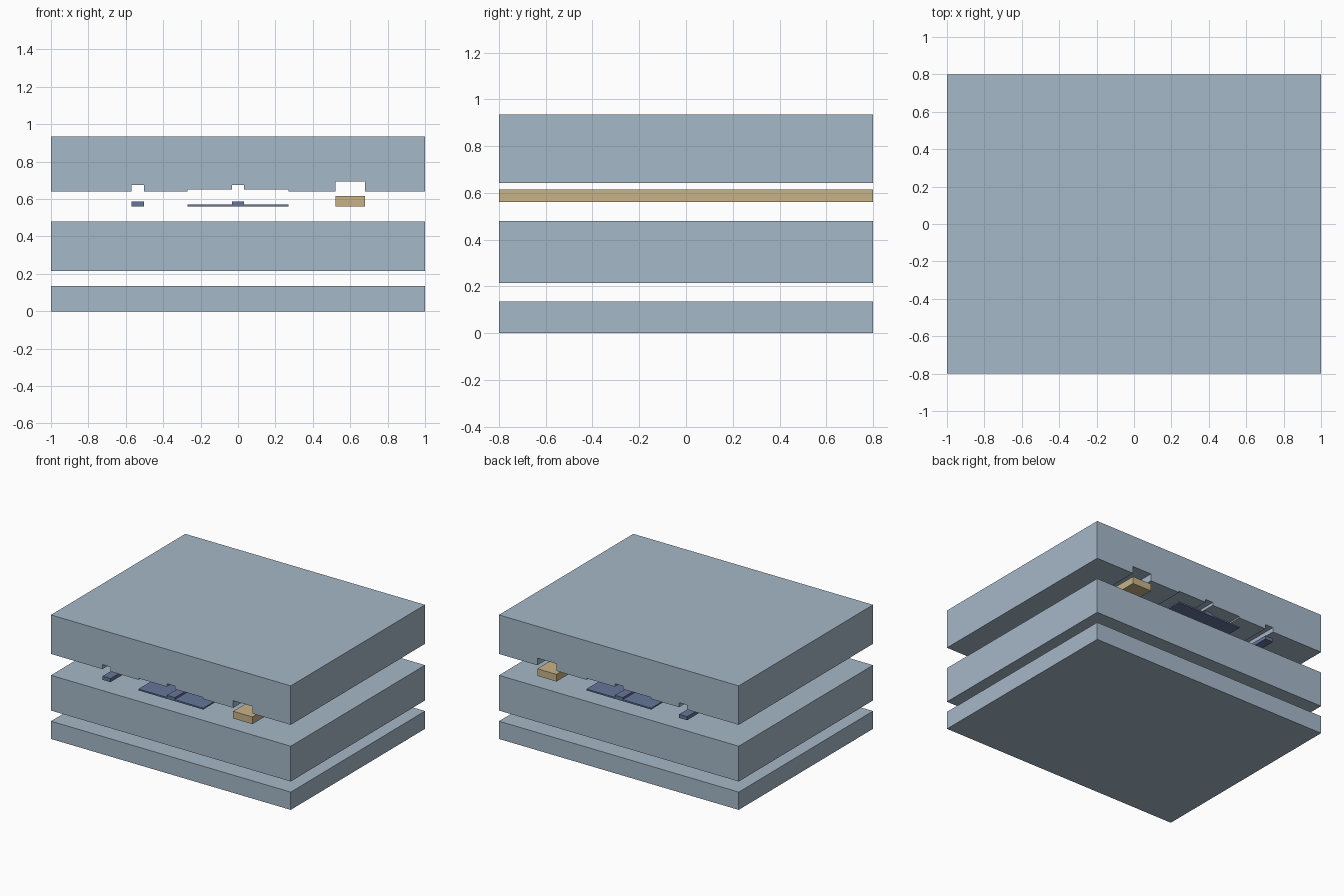
import bpy
import bmesh

cube = bpy.data.objects.get("Cube")
if cube:
    bpy.data.objects.remove(cube, do_unlink=True)

DEPTH = 0.8  # half length along y


def material(name, rgb):
    mat = bpy.data.materials.new(name)
    mat.use_nodes = True
    color = (*rgb, 1.0)
    mat.diffuse_color = color
    mat.node_tree.nodes["Principled BSDF"].inputs["Base Color"].default_value = color
    return mat


def extrude_profile(name, profile, mat):
    """Extrude an x-z outline along the full depth."""
    bm = bmesh.new()
    face = bm.faces.new([bm.verts.new((x, -DEPTH, z)) for x, z in profile])
    result = bmesh.ops.extrude_face_region(bm, geom=[face])
    moved = [v for v in result["geom"] if isinstance(v, bmesh.types.BMVert)]
    bmesh.ops.translate(bm, verts=moved, vec=(0, 2 * DEPTH, 0))
    bmesh.ops.recalc_face_normals(bm, faces=bm.faces)
    mesh = bpy.data.meshes.new(name)
    bm.to_mesh(mesh)
    bm.free()
    mesh.materials.append(mat)
    obj = bpy.data.objects.new(name, mesh)
    bpy.context.collection.objects.link(obj)
    return obj


def box(name, x0, x1, z0, z1, mat):
    return extrude_profile(name, [(x0, z0), (x1, z0), (x1, z1), (x0, z1)], mat)


def stepped(x_wide, x_rib, base, ledge, top):
    """Points along a wide low step with a narrow rib in its middle."""
    return [(-x_wide, base), (-x_wide, ledge), (-x_rib, ledge), (-x_rib, top),
            (x_rib, top), (x_rib, ledge), (x_wide, ledge), (x_wide, base)]


def step(x0, x1, base, top):
    return [(x0, base), (x0, top), (x1, top), (x1, base)]


slab_blue = material("pale blue grey", (0.381, 0.479, 0.578))
strip_blue = material("slate blue", (0.13, 0.18, 0.32))
tan = material("tan", (0.58, 0.45, 0.245))

# Plain slabs
box("bottom_slab", -1, 1, 0, 0.134, slab_blue)
box("middle_slab", -1, 1, 0.214, 0.48, slab_blue)

# Thin strips floating between the slabs
STRIP = 0.561
box("side_strip", -0.57, -0.503, STRIP, 0.588, strip_blue)
extrude_profile("ridged_strip", stepped(0.27, 0.033, STRIP, 0.572, 0.588), strip_blue)
box("tan_strip", 0.52, 0.68, STRIP, 0.615, tan)

# Top slab with grooves matching the strips on its underside
BASE, TOP = 0.641, 0.935
underside = (step(-0.57, -0.503, BASE, 0.675)
             + stepped(0.27, 0.033, BASE, 0.652, 0.675)
             + step(0.52, 0.68, BASE, 0.695))
extrude_profile("grooved_top_slab",
                [(-1, BASE)] + underside + [(1, BASE), (1, TOP), (-1, TOP)], slab_blue)
